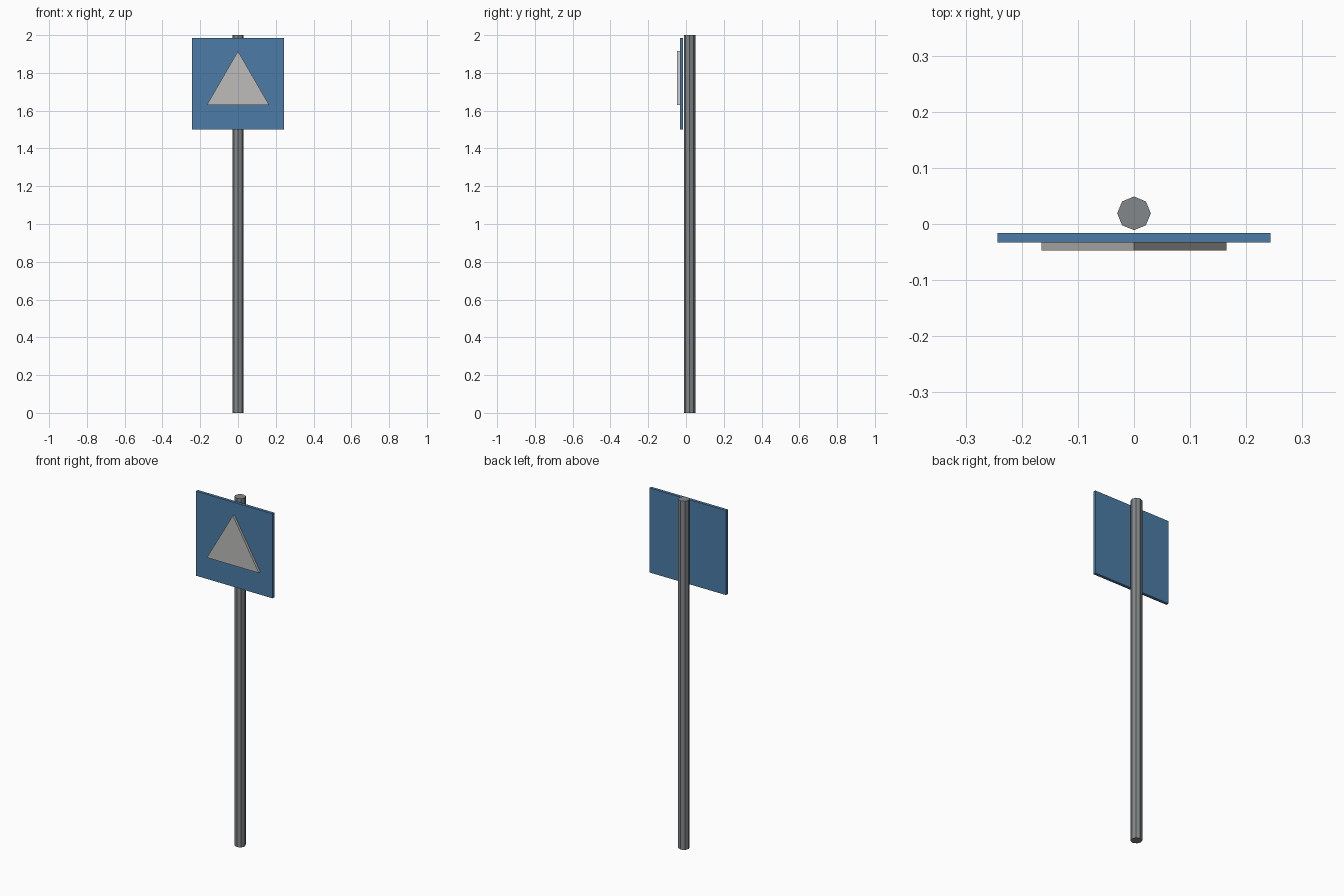
import bpy
import bmesh
from math import pi
from mathutils import Matrix, Vector

cube = bpy.data.objects.get("Cube")
if cube:
    bpy.data.objects.remove(cube, do_unlink=True)


def make_material(name, rgb):
    mat = bpy.data.materials.new(name)
    mat.use_nodes = True
    mat.diffuse_color = (*rgb, 1)
    mat.node_tree.nodes["Principled BSDF"].inputs["Base Color"].default_value = (*rgb, 1)
    return mat


def add_object(name, bm, mat):
    bmesh.ops.recalc_face_normals(bm, faces=bm.faces)
    mesh = bpy.data.meshes.new(name)
    bm.to_mesh(mesh)
    bm.free()
    mesh.materials.append(mat)
    obj = bpy.data.objects.new(name, mesh)
    bpy.context.collection.objects.link(obj)
    return obj


def add_plate(name, outline, front, back, mat):
    """Extrude an x/z outline from the front y to the back y."""
    bm = bmesh.new()
    face = bm.faces.new([bm.verts.new((x, front, z)) for x, z in outline])
    result = bmesh.ops.extrude_face_region(bm, geom=[face], use_keep_orig=True)
    moved = [v for v in result["geom"] if isinstance(v, bmesh.types.BMVert)]
    bmesh.ops.translate(bm, verts=moved, vec=Vector((0, back - front, 0)))
    return add_object(name, bm, mat)


steel = make_material("steel grey", (0.23, 0.245, 0.255))
blue = make_material("sign blue", (0.072, 0.203, 0.385))
white = make_material("pale grey", (0.51, 0.505, 0.49))

# Eight-sided pole with a corner facing front
bm = bmesh.new()
bmesh.ops.create_cone(bm, cap_ends=True, segments=8, radius1=0.03, radius2=0.03, depth=2,
                      matrix=Matrix.Translation((0, 0.019, 1)))
corner = max(bm.verts, key=lambda v: v.co.x)
if corner.co.x < 0.029:
    bmesh.ops.rotate(bm, verts=bm.verts, cent=(0, 0.019, 0), matrix=Matrix.Rotation(pi / 8, 3, "Z"))
add_object("pole", bm, steel)

# Square sign panel
w, low, high = 0.243, 1.5, 1.985
add_plate("sign_panel", [(-w, low), (w, low), (w, high), (-w, high)], -0.033, -0.016, blue)

# Raised triangle on the panel front
add_plate("triangle", [(-0.165, 1.63), (0.165, 1.63), (0, 1.915)], -0.047, -0.033, white)
